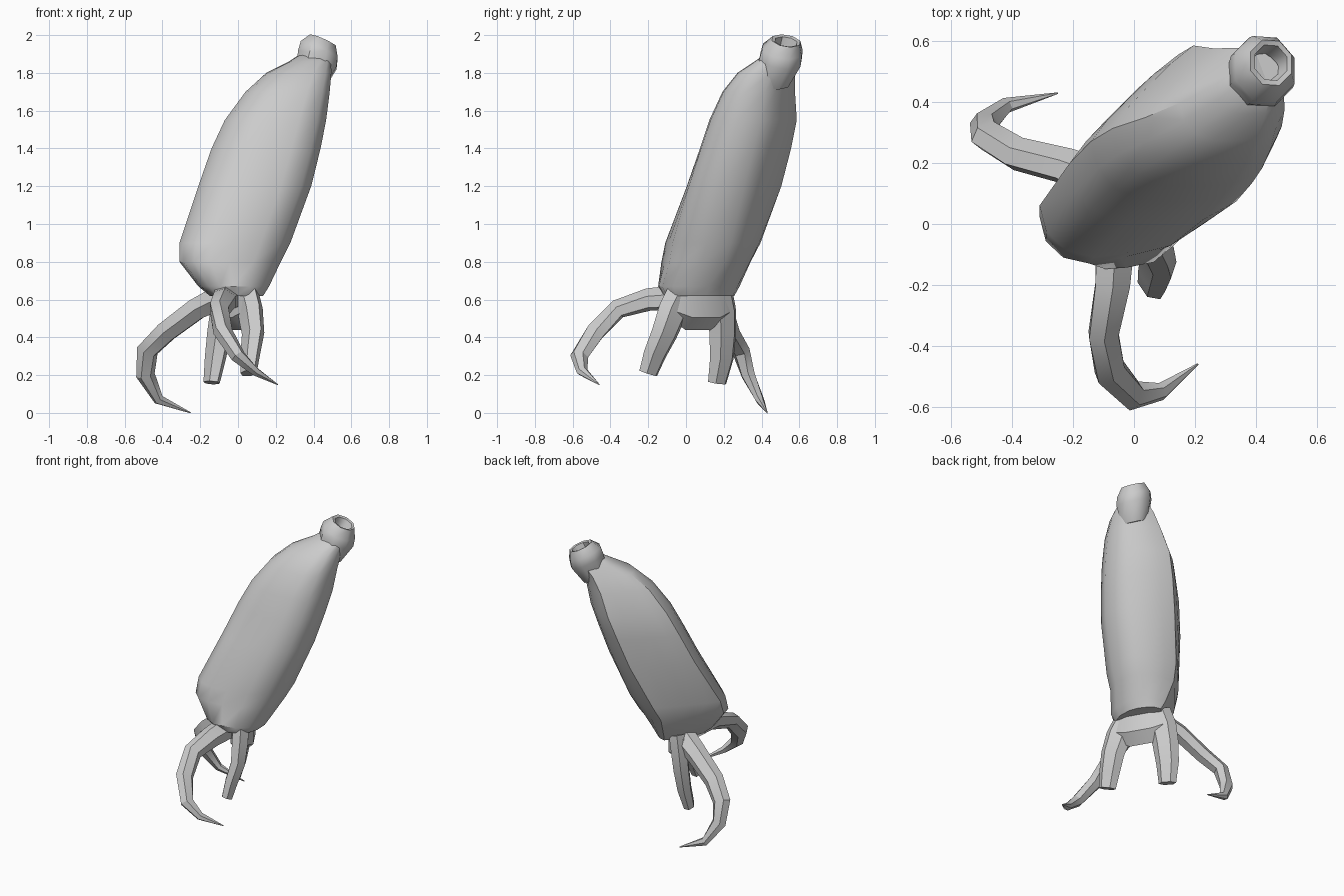
import bpy
import bmesh
from math import sin, cos, pi, radians
from mathutils import Vector

default_cube = bpy.data.objects.get("Cube")
if default_cube:
    bpy.data.objects.remove(default_cube, do_unlink=True)


def make_material(name, colour):
    material = bpy.data.materials.new(name)
    material.use_nodes = True
    material.diffuse_color = colour
    material.node_tree.nodes["Principled BSDF"].inputs["Base Color"].default_value = colour
    return material


grey = make_material("plain grey", (0.6, 0.6, 0.6, 1))


def loft(name, rings, smooth_angle):
    """Skin a list of equal-length point rings and close both ends."""
    bm = bmesh.new()
    loops = [[bm.verts.new(point) for point in ring] for ring in rings]
    for lower, upper in zip(loops, loops[1:]):
        count = len(lower)
        for i in range(count):
            j = (i + 1) % count
            bm.faces.new((lower[i], lower[j], upper[j], upper[i]))
    bm.faces.new(reversed(loops[0]))
    bm.faces.new(loops[-1])
    bmesh.ops.recalc_face_normals(bm, faces=bm.faces)
    mesh = bpy.data.meshes.new(name)
    bm.to_mesh(mesh)
    bm.free()
    mesh.materials.append(grey)
    part = bpy.data.objects.new(name, mesh)
    bpy.context.collection.objects.link(part)
    bpy.ops.object.select_all(action="DESELECT")
    part.select_set(True)
    bpy.context.view_layer.objects.active = part
    bpy.ops.object.shade_smooth_by_angle(angle=radians(smooth_angle))
    return part


def body_ring(height, left, right, front, back, skew, sides=16):
    """Skewed oval section: flat underside, fuller front left, flatter back right."""
    centre_x, centre_y = (left + right) / 2, (front + back) / 2
    half_x, half_y = (right - left) / 2, (back - front) / 2
    ring = []
    for i in range(sides):
        angle = 2 * pi * i / sides
        corner = sin(2 * angle)
        bulge = half_x * max(0, -corner) / 7
        underside = half_x * max(0, corner) / 9 if cos(angle) > 0 else 0
        ring.append(Vector((centre_x + half_x * cos(angle) + bulge - underside,
                            centre_y + half_y * cos(angle - radians(skew)) - bulge - underside,
                            height)))
    return ring


def disc(centre, normal, side, radius, flatness=1.0, sides=8):
    """Ring of points around a centre; flatness squashes it along side."""
    normal = Vector(normal).normalized()
    side = Vector(side)
    side = (side - normal * side.dot(normal)).normalized()
    across = normal.cross(side)
    turns = [2 * pi * (i + 0.5) / sides for i in range(sides)]
    return [Vector(centre) + radius * (flatness * cos(t) * side + sin(t) * across)
            for t in turns]


def limb(name, path, radii, side, flatness, sides=6):
    """Tapering tube along a bent path."""
    path = [Vector(point) for point in path]
    rings = []
    for i, point in enumerate(path):
        direction = path[min(i + 1, len(path) - 1)] - path[max(i - 1, 0)]
        rings.append(disc(point, direction, side, radii[i], flatness, sides))
    return loft(name, rings, 30)


# Body: height, then left, right, front and back limits, then skew
body_sections = [
    (0.62, -0.15, 0.13, -0.12, 0.26, 78),
    (0.67, -0.21, 0.16, -0.15, 0.29, 76),
    (0.8, -0.31, 0.22, -0.13, 0.36, 68),
    (0.9, -0.31, 0.27, -0.11, 0.41, 70),
    (1.2, -0.21, 0.38, 0, 0.51, 78),
    (1.4, -0.14, 0.43, 0.07, 0.56, 80),
    (1.55, -0.07, 0.46, 0.12, 0.59, 80),
    (1.7, 0.04, 0.48, 0.19, 0.58, 80),
    (1.8, 0.15, 0.49, 0.27, 0.58, 80),
    (1.86, 0.27, 0.49, 0.36, 0.58, 80),
    (1.9, 0.33, 0.48, 0.42, 0.57, 80),
]
loft("body", [body_ring(*section) for section in body_sections], 40)

# Mouth: flared collar with a sunken opening
tilt = (0.4, 0.15, 0.9)
collar = [
    ((0.38, 0.46, 1.75), 0.09),
    ((0.42, 0.5, 1.87), 0.12),
    ((0.43, 0.51, 1.92), 0.115),
    ((0.45, 0.53, 1.97), 0.08),
    ((0.45, 0.53, 1.965), 0.062),
    ((0.42, 0.51, 1.9), 0.05),
]
loft("mouth", [disc(centre, tilt, (1, 0, 0), radius) for centre, radius in collar], 45)

# Hub joining the two thick legs
plate = (0.83, 0.55, 0)
limb("hub", [(0.07, -0.08, 0.58), (0.03, 0.0, 0.57), (-0.05, 0.14, 0.57), (-0.1, 0.22, 0.58)],
     (0.08, 0.13, 0.13, 0.08), plate, 0.65)
limb("front_leg", [(0.04, -0.02, 0.64), (0.065, -0.07, 0.54), (0.08, -0.115, 0.42),
                   (0.065, -0.165, 0.31), (0.055, -0.2, 0.21)],
     (0.09, 0.09, 0.08, 0.07, 0.058), plate, 0.65)
limb("back_leg", [(-0.05, 0.17, 0.64), (-0.08, 0.19, 0.54), (-0.1, 0.195, 0.42),
                  (-0.12, 0.19, 0.29), (-0.14, 0.165, 0.16)],
     (0.09, 0.09, 0.085, 0.075, 0.058), plate, 0.65)

# Curling tentacles
limb("right_tentacle", [(-0.08, 0.14, 0.62), (-0.22, 0.19, 0.55), (-0.38, 0.23, 0.43),
                        (-0.48, 0.29, 0.33), (-0.49, 0.33, 0.2), (-0.42, 0.39, 0.07),
                        (-0.25, 0.43, 0)],
     (0.08, 0.07, 0.065, 0.06, 0.05, 0.03, 0.003), (0.1, -0.8, -0.6), 0.8)
limb("front_tentacle", [(-0.06, -0.03, 0.61), (-0.07, -0.2, 0.6), (-0.1, -0.36, 0.55),
                        (-0.08, -0.48, 0.43), (0, -0.565, 0.3), (0.09, -0.55, 0.22),
                        (0.21, -0.46, 0.15)],
     (0.08, 0.07, 0.06, 0.06, 0.05, 0.03, 0.003), (0.6, -0.1, 0.8), 0.8)
